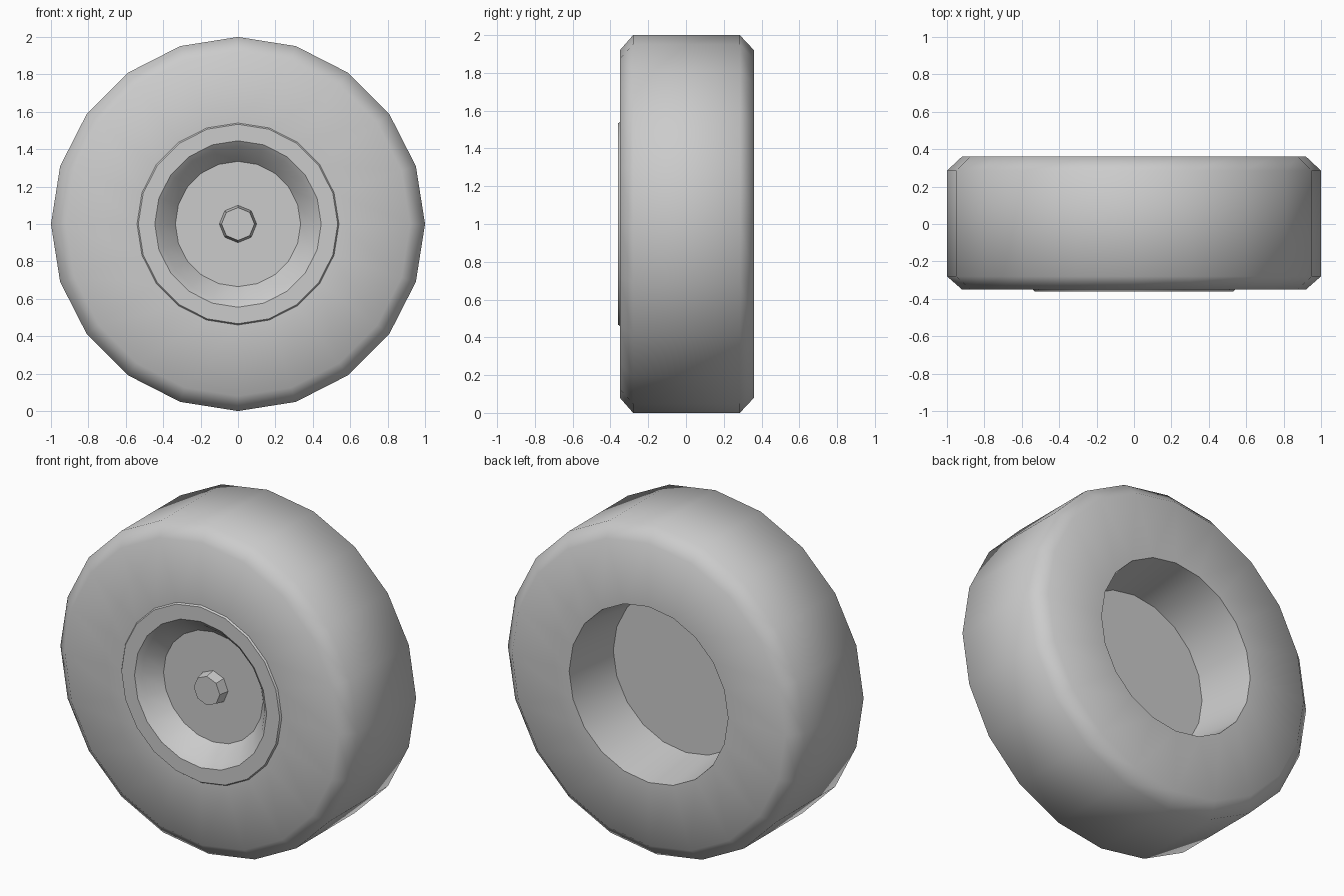
import bpy, bmesh
from math import cos, sin, pi, radians

if "Cube" in bpy.data.objects:
    bpy.data.objects.remove(bpy.data.objects["Cube"])


def lathe(name, profile, sides, smooth_angle=None):
    """Revolve (radius, y) points about the wheel axle at z = 1."""
    bm = bmesh.new()
    rings = []
    for r, y in profile:
        count = 1 if r == 0 else sides
        rings.append([bm.verts.new((r * cos(2 * pi * i / sides), y,
                                    1 + r * sin(2 * pi * i / sides)))
                      for i in range(count)])
    for a, b in zip(rings, rings[1:]):
        if len(a) == 1 or len(b) == 1:
            bm.faces.new(a if len(b) == 1 else b)
            continue
        for i in range(sides):
            j = (i + 1) % sides
            bm.faces.new((a[i], a[j], b[j], b[i]))
    # drop the unused centre points left by flat caps
    bmesh.ops.delete(bm, geom=[v for v in bm.verts if not v.link_faces], context='VERTS')
    bmesh.ops.recalc_face_normals(bm, faces=bm.faces)
    mesh = bpy.data.meshes.new(name)
    bm.to_mesh(mesh)
    bm.free()
    obj = bpy.data.objects.new(name, mesh)
    bpy.context.collection.objects.link(obj)
    if smooth_angle:
        bpy.ops.object.select_all(action='DESELECT')
        obj.select_set(True)
        bpy.context.view_layer.objects.active = obj
        bpy.ops.object.shade_smooth_by_angle(angle=radians(smooth_angle))
    return obj


# Tyre: recessed back disc, tapered hole, chamfered tread, front sidewall
# and the dished front rim, as one closed shell
lathe("tyre", [(0, 0), (0.49, 0), (0.535, 0.36), (0.92, 0.36), (1, 0.285),
               (1, -0.28), (0.92, -0.35), (0.54, -0.35)], 20, 60)

# Rim: raised lip, sloped wall and recessed front disc
lathe("rim", [(0.54, -0.35), (0.533, -0.36), (0.445, -0.36), (0.415, -0.335),
              (0.335, -0.238), (0, -0.238)], 20, 35)

# Hub cap: small tapered octagon
lathe("hub_cap", [(0.1, -0.238), (0.088, -0.30), (0, -0.30)], 8)
